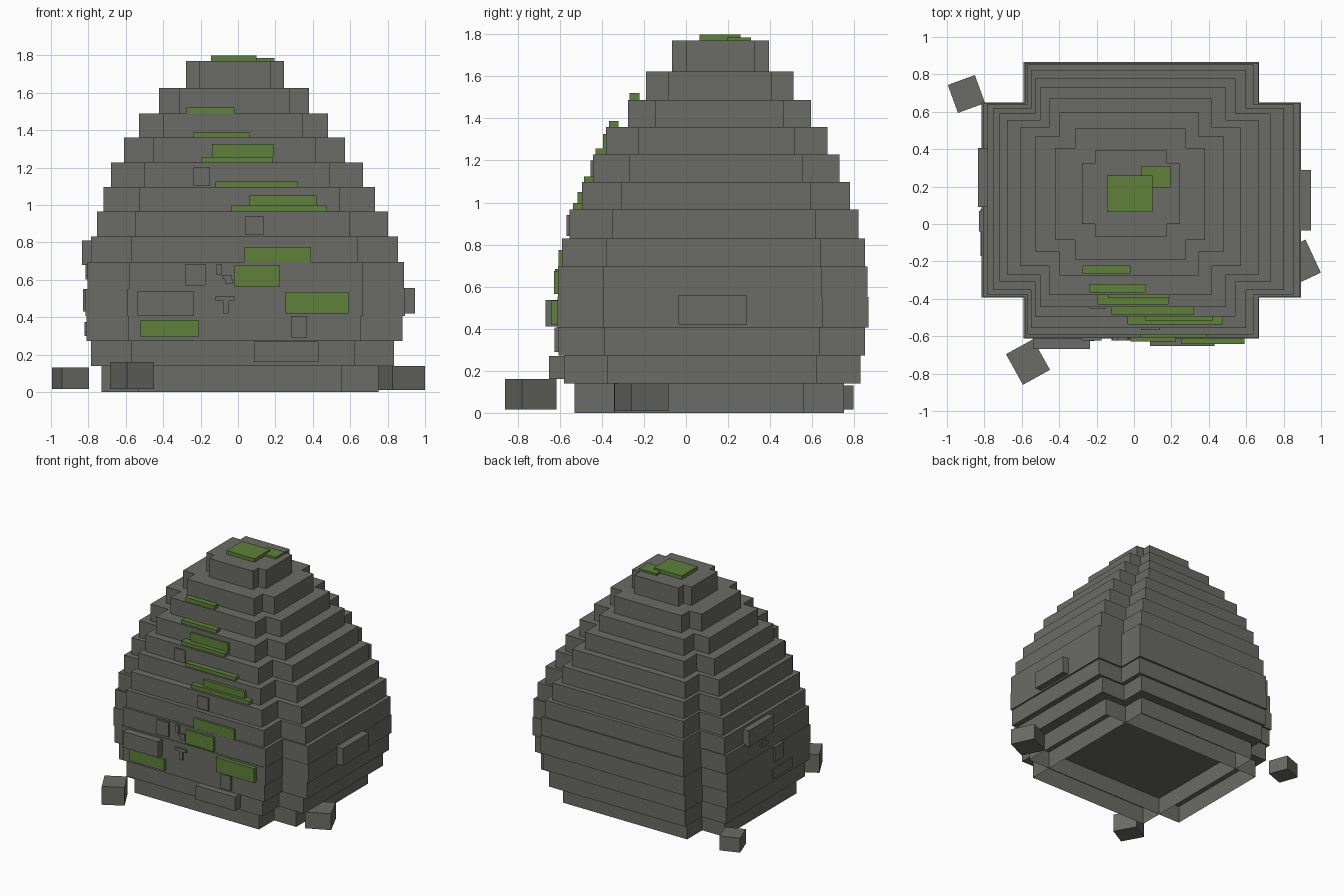
import bpy, bmesh, math
from mathutils import Matrix, Vector


def material(name, rgb):
    m = bpy.data.materials.new(name)
    m.diffuse_color = (*rgb, 1)
    return m


STONE = material("grey stone", (0.145, 0.145, 0.132))
MOSS = material("green moss", (0.112, 0.22, 0.042))


def make(name, boxes, mat, open_bottom=False):
    """boxes: (x0, x1, y0, y1, z0, z1) tuples joined in one object"""
    bm = bmesh.new()
    for x0, x1, y0, y1, z0, z1 in boxes:
        mtx = Matrix.Translation(((x0 + x1) / 2, (y0 + y1) / 2, (z0 + z1) / 2)) \
            @ Matrix.Diagonal((x1 - x0, y1 - y0, z1 - z0, 1))
        bmesh.ops.create_cube(bm, size=1, matrix=mtx)
    if open_bottom:
        bm.normal_update()
        low = [f for f in bm.faces if f.normal.z < -0.9]
        bmesh.ops.delete(bm, geom=low, context='FACES')
    me = bpy.data.meshes.new(name)
    bm.to_mesh(me)
    bm.free()
    me.materials.append(mat)
    ob = bpy.data.objects.new(name, me)
    bpy.context.collection.objects.link(ob)
    return ob


# Stacked cross-shaped courses: x0, x1, y0, y1 of the long arms
courses = [
    (-0.73, 0.75, -0.53, 0.75), (-0.785, 0.835, -0.58, 0.83),
    (-0.81, 0.88, -0.605, 0.85), (-0.815, 0.893, -0.612, 0.867),
    (-0.805, 0.888, -0.608, 0.862), (-0.785, 0.856, -0.59, 0.852),
    (-0.755, 0.803, -0.555, 0.82), (-0.72, 0.733, -0.495, 0.78),
    (-0.68, 0.668, -0.443, 0.729), (-0.61, 0.573, -0.38, 0.672),
    (-0.53, 0.481, -0.276, 0.595), (-0.422, 0.38, -0.19, 0.51),
    (-0.277, 0.246, -0.067, 0.394),
]
levels = [0, 0.14, 0.273, 0.407, 0.55, 0.695, 0.83, 0.966,
          1.097, 1.228, 1.36, 1.488, 1.624, 1.77]


def shrink(a, b, k):
    c, h = (a + b) / 2, (b - a) / 2 * k
    return c - h, c + h


for i, (x0, x1, y0, y1) in enumerate(courses):
    z0, z1 = levels[i], levels[i + 1]
    make(f"stone_course_{i + 1}", [
        (x0, x1, *shrink(y0, y1, 0.705), z0, z1),
        (*shrink(x0, x1, 0.737), y0, y1, z0, z1)], STONE, open_bottom=(i == 0))

# Loose blocks on the ground: centre x, y, size x, y, bottom, top, turn
for i, (x, y, sx, sy, z0, z1, a) in enumerate([
        (-0.567, -0.738, 0.165, 0.187, 0.015, 0.16, 29),
        (-0.896, 0.695, 0.154, 0.159, 0.015, 0.13, 20),
        (0.872, -0.212, 0.19, 0.195, 0.01, 0.14, 25)]):
    ob = make(f"loose_block_{i + 1}", [(-sx / 2, sx / 2, -sy / 2, sy / 2, z0, z1)], STONE)
    ob.location = (x, y, 0)
    ob.rotation_euler.z = math.radians(a)

# Raised stones on the front: x0, x1, front y, z0, z1
front = [
    (-0.54, -0.235, -0.668, 0.41, 0.537), (0.085, 0.43, -0.652, 0.16, 0.27),
    (-0.28, -0.175, -0.622, 0.57, 0.685), (0.04, 0.135, -0.567, 0.84, 0.94),
    (-0.24, -0.15, -0.453, 1.1, 1.2), (0.283, 0.37, -0.625, 0.29, 0.407)]
make("front_raised_stones", [(a, b, y, y + 0.09, c, d) for a, b, y, c, d in front], STONE)

# Small chips forming cracks
chips = [(-0.12, -0.02, 0.485, 0.51), (-0.08, -0.05, 0.42, 0.485),
         (-0.115, -0.085, 0.625, 0.685), (-0.085, -0.035, 0.605, 0.625),
         (-0.07, -0.03, 0.58, 0.605)]
make("front_chips", [(a, b, -0.622, -0.59, c, d) for a, b, c, d in chips], STONE)

# Raised stones on the sides
make("right_raised_stone", [(0.85, 0.945, -0.035, 0.29, 0.42, 0.557)], STONE)
make("left_raised_stones", [
    (-0.835, -0.75, 0.09, 0.405, 0.68, 0.81),
    (-0.828, -0.75, -0.04, 0.07, 0.43, 0.55),
    (-0.82, -0.75, -0.17, 0.08, 0.30, 0.375),
    (-0.815, -0.75, 0.13, 0.22, 0.60, 0.625),
    (-0.815, -0.75, 0.17, 0.20, 0.625, 0.68)], STONE)

# Moss patches on the front walls and ledges: x0, x1, y0, y1, z0, z1
make("front_moss", [
    (-0.52, -0.21, -0.625, -0.59, 0.295, 0.385),
    (0.255, 0.59, -0.642, -0.60, 0.42, 0.535),
    (-0.02, 0.225, -0.627, -0.59, 0.565, 0.675),
    (0.035, 0.39, -0.607, -0.57, 0.675, 0.775),
    (-0.035, 0.475, -0.538, -0.49, 0.966, 0.997),
    (0.06, 0.42, -0.517, -0.48, 0.997, 1.05),
    (-0.12, 0.317, -0.485, -0.44, 1.097, 1.125),
    (-0.195, 0.185, -0.43, -0.38, 1.228, 1.257),
    (-0.14, 0.19, -0.395, -0.365, 1.257, 1.325),
    (-0.24, 0.065, -0.365, -0.32, 1.36, 1.387),
    (-0.275, -0.02, -0.268, -0.222, 1.488, 1.52)], MOSS)

# Moss on the summit
make("top_moss", [(-0.145, 0.10, 0.065, 0.26, 1.765, 1.798),
                  (0.04, 0.195, 0.195, 0.31, 1.765, 1.785)], MOSS)
